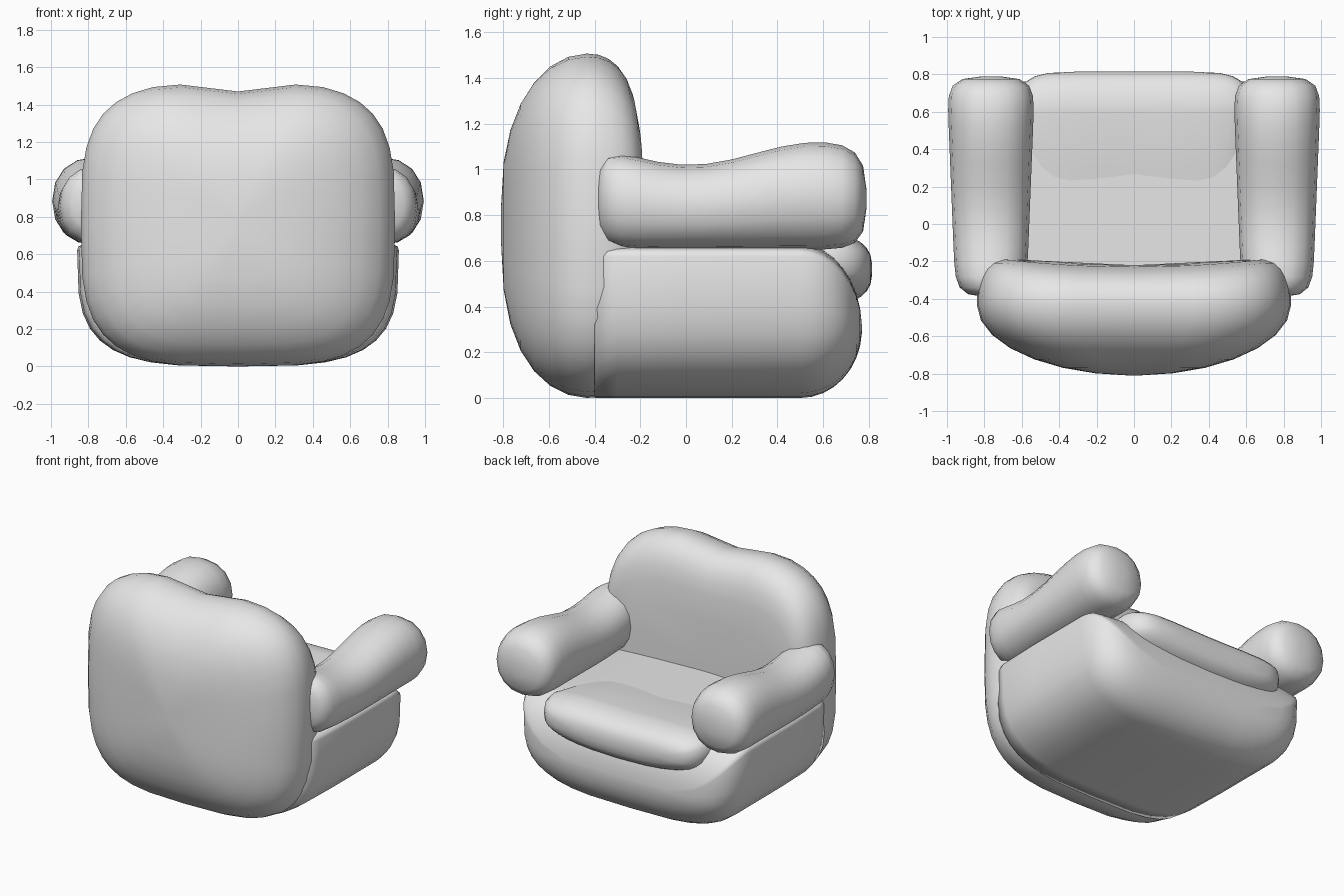
import bpy, bmesh, math

cube = bpy.data.objects.get("Cube")
if cube:
    bpy.data.objects.remove(cube, do_unlink=True)

fabric = bpy.data.materials.new("grey_fabric")
fabric.use_nodes = True
GREY = (0.8, 0.8, 0.8, 1)
fabric.diffuse_color = GREY
fabric.node_tree.nodes["Principled BSDF"].inputs["Base Color"].default_value = GREY


def signed_power(value, power):
    return math.copysign(abs(value) ** power, value)


def clamp(value):
    return max(0, min(value, 1))


def sweep(start, end, steps):
    """Sine and cosine at even steps between two angles in degrees."""
    for i in range(steps + 1):
        angle = math.radians(start + (end - start) * i / steps)
        yield math.sin(angle), math.cos(angle)


def loft(name, rings, squareness, sides, bend=None):
    """Skin rounded sections (y, centre x, half width, middle z, drop, rise) along y."""
    bm = bmesh.new()
    loops = []
    for y, centre, width, middle, drop, rise in rings:
        loop = []
        for i in range(sides):
            angle = math.tau * i / sides
            across = signed_power(math.cos(angle), 2 / squareness)
            up = signed_power(math.sin(angle), 2 / squareness)
            height = middle + up * (rise if up > 0 else drop)
            loop.append(bm.verts.new((centre + width * across, y, height)))
        loops.append(loop)
    for near, far in zip(loops, loops[1:]):
        for i in range(sides):
            j = (i + 1) % sides
            bm.faces.new((near[i], near[j], far[j], far[i]))
    caps = [bm.faces.new(loops[0]), bm.faces.new(loops[-1])]
    bmesh.ops.poke(bm, faces=caps)
    if bend:
        for vert in bm.verts:
            bend(vert.co)
    bmesh.ops.recalc_face_normals(bm, faces=bm.faces)
    for face in bm.faces:
        face.smooth = True
    mesh = bpy.data.meshes.new(name)
    bm.to_mesh(mesh)
    bm.free()
    mesh.materials.append(fabric)
    obj = bpy.data.objects.new(name, mesh)
    bpy.context.collection.objects.link(obj)


# Backrest: domed behind, flatter in front, dipped along the top edge
def backrest_rings():
    middle = 0.76
    for s, c in sweep(-88, 87, 14):
        front = s > 0
        y = -0.43 + s * (0.25 if front else 0.38)
        width = 0.84 * c ** (0.12 if front else 1)
        height = middle * c ** (0.33 if front else 0.7)
        yield y, 0, width, middle, height, height


def backrest_bend(co):
    dip = 0.5 + 0.5 * math.cos(math.pi * clamp(abs(co.x) / 0.4))
    hollow = clamp(1 - (co.x / 0.7) ** 2) * clamp((co.y + 0.4) * 5)
    co.z -= 0.05 * dip * clamp((co.z - 0.9) * 2)
    co.y -= 0.04 * hollow


# Base: straight sides running into a padded front roll
def base_rings():
    middle, rise = 0.62, 0.06
    for y, width in ((-0.4, 0.82), (-0.3, 0.85), (0, 0.86), (0.3, 0.86)):
        yield y, 0, width, middle, middle, rise
    for s, c in sweep(0, 87, 8):
        level = 0.3 + (middle - 0.3) * c
        yield 0.5 + 0.27 * s, 0, 0.86 * c ** 0.25, level, level - 0.3 * (1 - c), rise * c


# Seat cushion: slopes to the back, sags in the middle, rounded at the front
def cushion_rings():
    for y in (-0.3, 0, 0.3):
        yield y, 0, 0.61, 0.56, 0.16, 0.16
    for s, c in sweep(0, 87, 7):
        half = 0.16 * c ** 0.7
        yield 0.6 + 0.215 * s, 0, 0.64 * c ** 0.25, 0.56, half, half


def cushion_bend(co):
    co.z += 0.1 * co.x ** 2 + 0.12 * min(co.y - 0.6, 0)


# Rolled arms: rounded ends, thicker towards the front, slightly waisted
def arm_rings(side):
    for s, c in sweep(-88, 88, 16):
        y = 0.2 + 0.59 * s
        taper = (1 - abs(s) ** 12) ** 0.33
        half = 0.21 + 0.025 * math.sin(5.5 * (y - 0.3))
        width = 0.205 + 0.04 * y
        yield y, 0.765 * side, width * taper, 0.65 + half, half * taper, half * taper


loft("backrest", backrest_rings(), 3.5, 36, backrest_bend)
loft("base", base_rings(), 3.5, 36)
loft("seat_cushion", cushion_rings(), 3.2, 32, cushion_bend)
for name, side in (("left_arm", 1), ("right_arm", -1)):
    loft(name, arm_rings(side), 2.2, 16)
